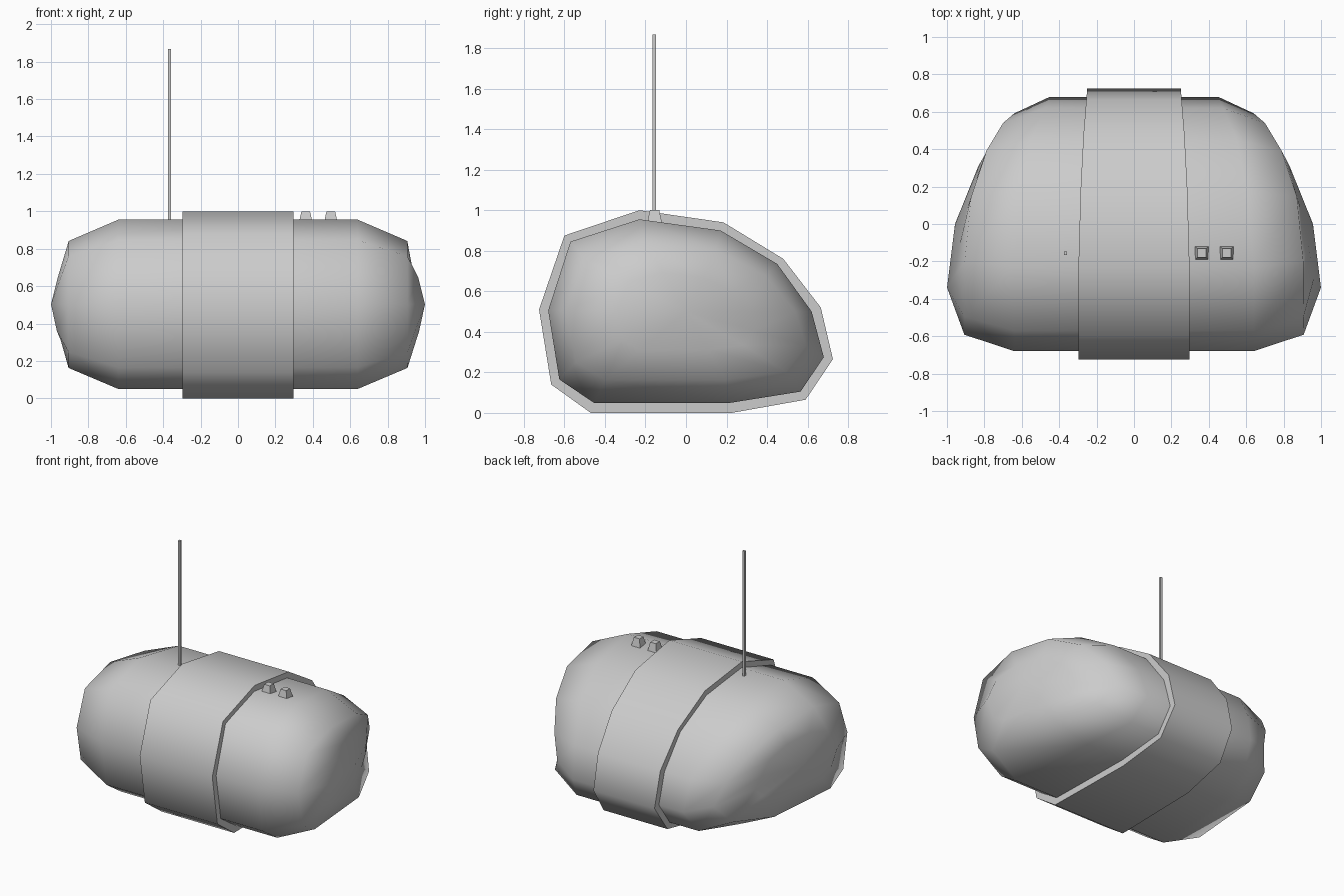
import bpy, bmesh, math

if "Cube" in bpy.data.objects:
    bpy.data.objects.remove(bpy.data.objects["Cube"])

# Side profiles (y, z), running round from the top
BODY = [(-.23, .955), (.17, .90), (.45, .735), (.62, .50), (.68, .275), (.565, .105),
        (.22, .05), (-.455, .05), (-.625, .165), (-.68, .505), (-.57, .845)]
BAND = [(-.23, 1.0), (.185, .94), (.48, .76), (.665, .52), (.725, .265), (.59, .065),
        (.225, 0), (-.47, 0), (-.665, .14), (-.725, .51), (-.60, .875)]


def interp(table, t):
    if t <= table[0][0]:
        return table[0][1]
    for (a, u), (b, v) in zip(table, table[1:]):
        if t <= b:
            return u + (v - u) * (t - a) / (b - a)
    return table[-1][1]


def finish(name, bm, smooth=None):
    bmesh.ops.recalc_face_normals(bm, faces=bm.faces)
    me = bpy.data.meshes.new(name)
    bm.to_mesh(me)
    bm.free()
    ob = bpy.data.objects.new(name, me)
    bpy.context.collection.objects.link(ob)
    if smooth:
        bpy.ops.object.select_all(action='DESELECT')
        ob.select_set(True)
        bpy.context.view_layer.objects.active = ob
        bpy.ops.object.shade_smooth_by_angle(angle=math.radians(smooth))
    return ob


def bridge(bm, rings):
    for a, b in zip(rings, rings[1:]):
        n = len(a)
        for i in range(n):
            bm.faces.new((a[i], a[(i + 1) % n], b[(i + 1) % n], b[i]))


# Body: rings across x, narrowing toward the back, with domed ends
def half_rings(side):
    w1 = [(-.68, .64), (-.23, .64), (.17, .605), (.45, .55), (.68, .45)]
    w2 = [(-.59, .907), (-.2, .905), (.15, .87), (.39, .79), (.54, .70), (.59, .64)]
    w3 = [(-.34, 1.0), (0, .955), (.34, .82)]
    rings = [[(side * interp(w1, y), y, z) for y, z in BODY]]
    rings.append([(side * interp(w2, y * .87), y * .87, .5 + (z - .5) * .75) for y, z in BODY])
    ring = []
    for y, z in BODY:
        y, z = y * .5, .5 + (z - .5) * .42
        ring.append((side * interp(w3, y) * (1 - .2 * abs(z - .5)), y, z))
    rings.append(ring)
    return rings


bm = bmesh.new()
coords = half_rings(-1)[::-1] + half_rings(1)
rings = [[bm.verts.new(c) for c in ring] for ring in coords]
bridge(bm, rings)
for ring, side in ((rings[0], -1), (rings[-1], 1)):
    tip = bm.verts.new((side * .957, 0, .5))
    for i in range(len(ring)):
        bm.faces.new((ring[i], ring[(i + 1) % len(ring)], tip))
finish("body", bm, 65)

# Raised centre band, slightly narrower at the back
bm = bmesh.new()
width = [(-.23, .297), (.2, .285), (.48, .27), (.725, .25)]
rings = [[bm.verts.new((s * interp(width, y), y, z)) for y, z in BAND] for s in (-1, 1)]
bridge(bm, rings)
for ring in rings:
    bm.faces.new(ring)
finish("centre_band", bm, 62)


# Square tapered posts
def post(name, x, y, z0, z1, r0, r1):
    bm = bmesh.new()
    rings = [[bm.verts.new((x + sx * r, y + sy * r, z))
              for sx, sy in ((-1, -1), (1, -1), (1, 1), (-1, 1))]
             for z, r in ((z0, r0), (z1, r1))]
    bridge(bm, rings)
    for ring in rings:
        bm.faces.new(ring)
    finish(name, bm)


post("antenna", -.366, -.157, .92, 1.868, .009, .009)
for i, x in enumerate((.362, .496)):
    post(f"button_{i + 1}", x, -.155, .935, 1.0, .037, .023)
